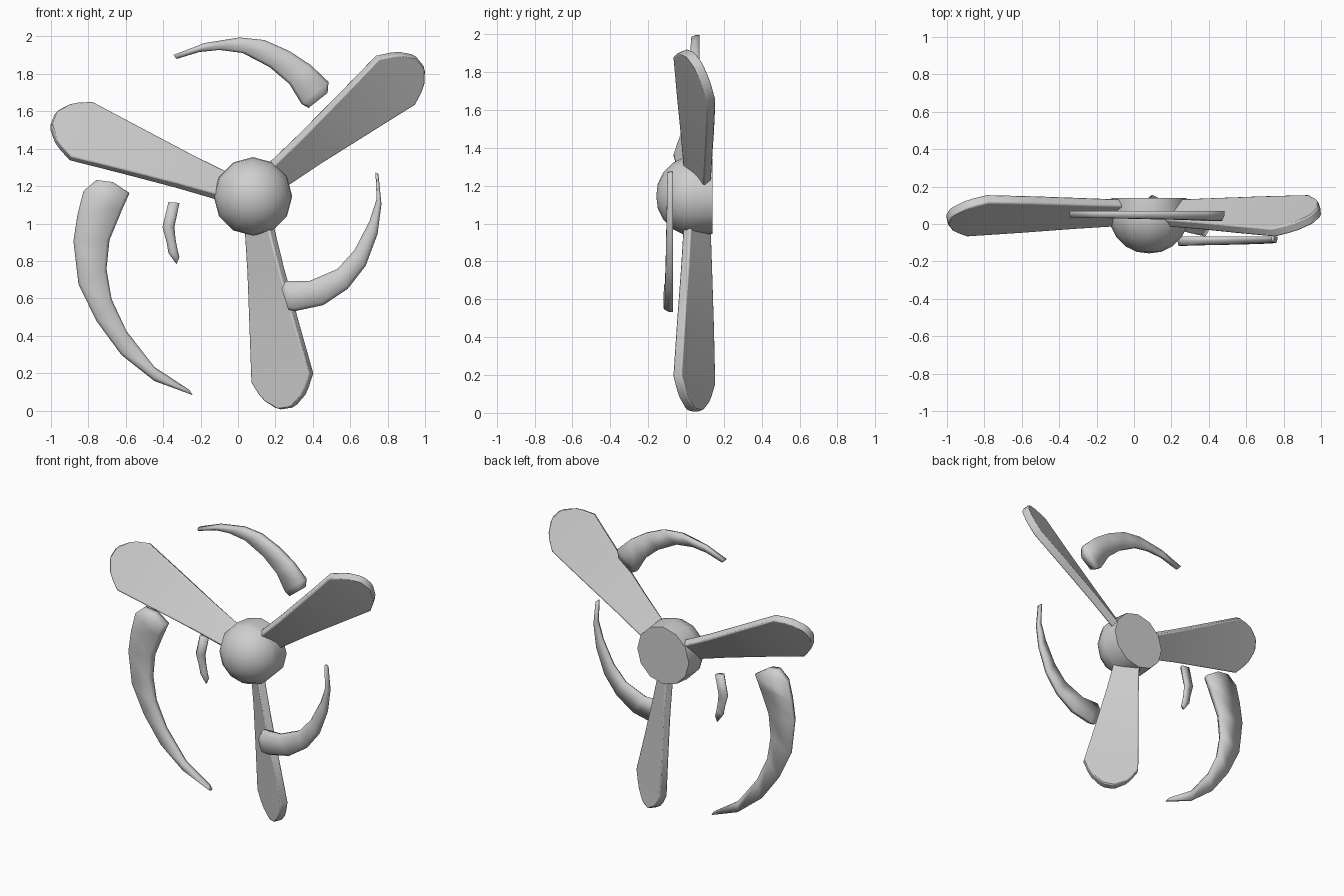
import bpy, bmesh, math
from mathutils import Vector

if "Cube" in bpy.data.objects:
    bpy.data.objects.remove(bpy.data.objects["Cube"])

grey = bpy.data.materials.new("plain_grey")
grey.diffuse_color = (0.62, 0.62, 0.62, 1)
grey.use_nodes = True
grey.node_tree.nodes["Principled BSDF"].inputs["Base Color"].default_value = grey.diffuse_color
HUB = Vector((0.08, 0, 1.145))


def finish(name, bm, angle):
    bmesh.ops.recalc_face_normals(bm, faces=bm.faces)
    me = bpy.data.meshes.new(name)
    bm.to_mesh(me)
    bm.free()
    me.materials.append(grey)
    ob = bpy.data.objects.new(name, me)
    bpy.context.collection.objects.link(ob)
    bpy.ops.object.select_all(action='DESELECT')
    ob.select_set(True)
    bpy.context.view_layer.objects.active = ob
    bpy.ops.object.shade_smooth_by_angle(angle=math.radians(angle))
    return ob


# Hub: domed nose with a flat back, revolved around y
def hub():
    bm = bmesh.new()
    n = 12
    rings = []
    for r, y in [(.065, -.149), (.125, -.12), (.175, -.07), (.205, -.01), (.21, .03), (.2, .14)]:
        rings.append([bm.verts.new(HUB + Vector((r * math.sin(i * math.tau / n), y,
                                                 r * math.cos(i * math.tau / n)))) for i in range(n)])
    nose = bm.verts.new(HUB + Vector((0, -.157, 0)))
    back = bm.verts.new(HUB + Vector((0, .14, 0)))
    for i in range(n):
        j = (i + 1) % n
        for a, b in zip(rings, rings[1:]):
            bm.faces.new((a[i], a[j], b[j], b[i]))
        bm.faces.new((nose, rings[0][j], rings[0][i]))
        bm.faces.new((back, rings[-1][i], rings[-1][j]))
    finish("hub", bm, 45)


# Blade: flared paddle cross-sections, twisted from root to tip
def blade(name, deg):
    a, half = math.radians(deg), 0.026
    d = Vector((math.cos(a), 0, math.sin(a)))
    t = Vector((-math.sin(a), 0, math.cos(a)))
    bm = bmesh.new()
    rows = []
    # radius, half chord, sideways shift, pitch, y
    for u, c, s, pitch, y in [(.10, .078, .008, 42, .06), (.4, .108, .009, 37, .056),
                              (.7, .146, .01, 33, .05), (.983, .182, .012, 30, .044),
                              (1.05, .146, .01, 30, .044), (1.09, .117, .01, 30, .044),
                              (1.135, .058, .01, 30, .044), (1.148, .025, .01, 30, .044)]:
        p = math.radians(pitch)
        v = t * math.cos(p) - Vector((0, math.sin(p), 0))
        w = t * math.sin(p) + Vector((0, math.cos(p), 0))
        o = HUB + Vector((0, y, 0)) + d * u + t * s
        rows.append([bm.verts.new(o + v * c * i + w * half * k)
                     for i, k in ((-1, -1), (1, -1), (1, 1), (-1, 1))])
    for q, r in zip(rows, rows[1:]):
        for i in range(4):
            j = (i + 1) % 4
            bm.faces.new((q[i], q[j], r[j], r[i]))
    bm.faces.new(rows[0])
    bm.faces.new(rows[-1])
    ob = finish(name, bm, 45)
    bev = ob.modifiers.new("soft_rim", 'BEVEL')
    bev.width, bev.segments, bev.limit_method = 0.008, 2, 'ANGLE'
    bev.angle_limit = math.radians(60)


# Wind streak: strip between two edges, narrower at the front and thinner at the tip
def streak(name, pairs, y0, y1, taper=.02):
    bm = bmesh.new()
    rows = []
    for n, (ox, oz, ix, iz) in enumerate(pairs):
        o, i = Vector((ox, 0, oz)), Vector((ix, 0, iz))
        k = (i - o).normalized() * min(.016, .25 * (i - o).length)
        yf = y0 + taper * n / (len(pairs) - 1)
        front, mid, rear = (Vector((0, y, 0)) for y in (yf, yf * .45 + y1 * .55, y1))
        rows.append([bm.verts.new(q) for q in (
            o + k + front, i - k + front, i + mid, i + rear, o + rear, o + mid)])
    for a, b in zip(rows, rows[1:]):
        for i in range(6):
            j = (i + 1) % 6
            bm.faces.new((a[i], a[j], b[j], b[i]))
    bm.faces.new(rows[0])
    bm.faces.new(rows[-1])
    finish(name, bm, 180)


hub()
for i, deg in enumerate((38.5, 158.5, 278.5)):
    blade(f"blade_{i + 1}", deg)

streak("left_streak", [
    (-.757, 1.233, -.67, 1.222), (-.826, 1.174, -.58, 1.163), (-.858, 1.05, -.618, 1.078),
    (-.88, .906, -.687, .912), (-.853, .676, -.703, .757), (-.757, .479, -.676, .596),
    (-.623, .297, -.596, .425), (-.447, .158, -.447, .233), (-.243, .083, -.259, .11)], .01, .065)
streak("top_streak", [
    (.479, 1.698, .377, 1.618), (.484, 1.757, .34, 1.639), (.388, 1.848, .275, 1.746),
    (.275, 1.922, .168, 1.837), (.142, 1.981, .024, 1.912), (.008, 1.995, -.099, 1.928),
    (-.179, 1.965, -.206, 1.917), (-.345, 1.901, -.329, 1.88)], .015, .07)
streak("right_streak", [
    (.27, .537, .233, .65), (.307, .532, .254, .693), (.457, .564, .382, .693),
    (.586, .65, .532, .757), (.682, .773, .623, .858), (.746, .944, .703, 1.013),
    (.767, 1.104, .741, 1.131), (.751, 1.265, .735, 1.275)], -.118, -.068)
streak("small_streak", [
    (-.372, 1.115, -.313, 1.11), (-.404, .981, -.34, .981), (-.382, .901, -.334, .917),
    (-.372, .842, -.324, .864), (-.329, .783, -.313, .82)], .085, .125)
